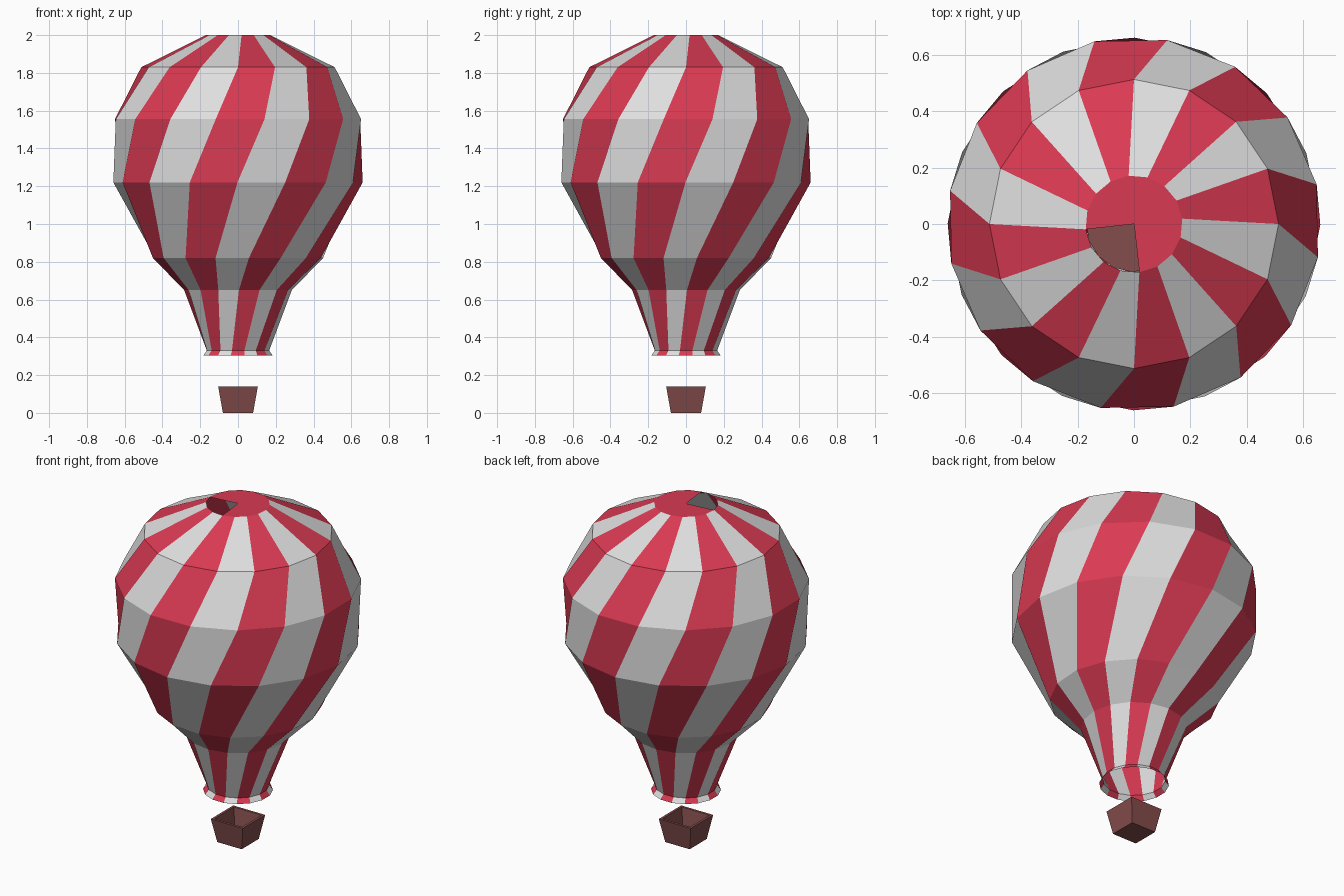
import bpy, bmesh, math

if "Cube" in bpy.data.objects:
    bpy.data.objects.remove(bpy.data.objects["Cube"])

SIDES = 16
STEP = 2 * math.pi / SIDES
TWIST = math.radians(37.3)          # twist of the gores per unit of height


def material(name, rgb):
    m = bpy.data.materials.new(name)
    m.diffuse_color = (*rgb, 1)
    m.use_nodes = True
    m.node_tree.nodes["Principled BSDF"].inputs["Base Color"].default_value = m.diffuse_color
    return m


red = material("red cloth", (0.70, 0.042, 0.085))
white = material("white cloth", (0.74, 0.74, 0.74))
brown = material("brown wicker", (0.23, 0.075, 0.072))


def finish(name, bm, mats):
    me = bpy.data.meshes.new(name)
    bm.to_mesh(me)
    bm.free()
    for m in mats:
        me.materials.append(m)
    ob = bpy.data.objects.new(name, me)
    bpy.context.collection.objects.link(ob)
    return ob


def ring(bm, r, z):
    """Twisted ring of vertices; index 0 starts a red gore."""
    start = -math.pi / 2 + (z - 1.83) * TWIST
    return [bm.verts.new((r * math.cos(start + i * STEP),
                          r * math.sin(start + i * STEP), z)) for i in range(SIDES)]


def gores(name, profile):
    bm = bmesh.new()
    rings = [ring(bm, r, z) for r, z in profile]
    for lo, hi in zip(rings, rings[1:]):
        for i in range(SIDES):
            j = (i + 1) % SIDES
            f = bm.faces.new((lo[i], lo[j], hi[j], hi[i]))
            f.material_index = i % 2
    return finish(name, bm, [red, white])


# striped envelope and flared mouth
gores("envelope", [(0.168, 0.33), (0.285, 0.65), (0.454, 0.82), (0.66, 1.22),
                   (0.662, 1.555), (0.512, 1.83), (0.172, 2.0)])
gores("mouth_skirt", [(0.188, 0.303), (0.168, 0.33)])

# crown cap with one open quarter as the vent
bm = bmesh.new()
rim = ring(bm, 0.172, 2.0)
centre = bm.verts.new((0, 0, 2.0))
for i in range(SIDES - 4):
    bm.faces.new((centre, rim[i], rim[(i + 1) % SIDES]))
finish("crown_cap", bm, [red])

# dark plate seen through the vent
bm = bmesh.new()
bm.faces.new(ring(bm, 0.17, 0.56))
finish("inner_plate", bm, [brown])

# tapered open basket
bm = bmesh.new()
bmesh.ops.create_cube(bm, size=1)
for v in bm.verts:
    top = v.co.z > 0
    half = 0.105 if top else 0.08
    v.co = (math.copysign(half, v.co.x), math.copysign(half, v.co.y), 0.14 if top else 0)
lid = max(bm.faces, key=lambda f: f.calc_center_median().z)
bmesh.ops.inset_region(bm, faces=[lid], thickness=0.02)
inner = bmesh.ops.extrude_discrete_faces(bm, faces=[lid])["faces"][0]
for v in inner.verts:
    v.co = (v.co.x * 0.77, v.co.y * 0.77, 0.02)
finish("basket", bm, [brown])
